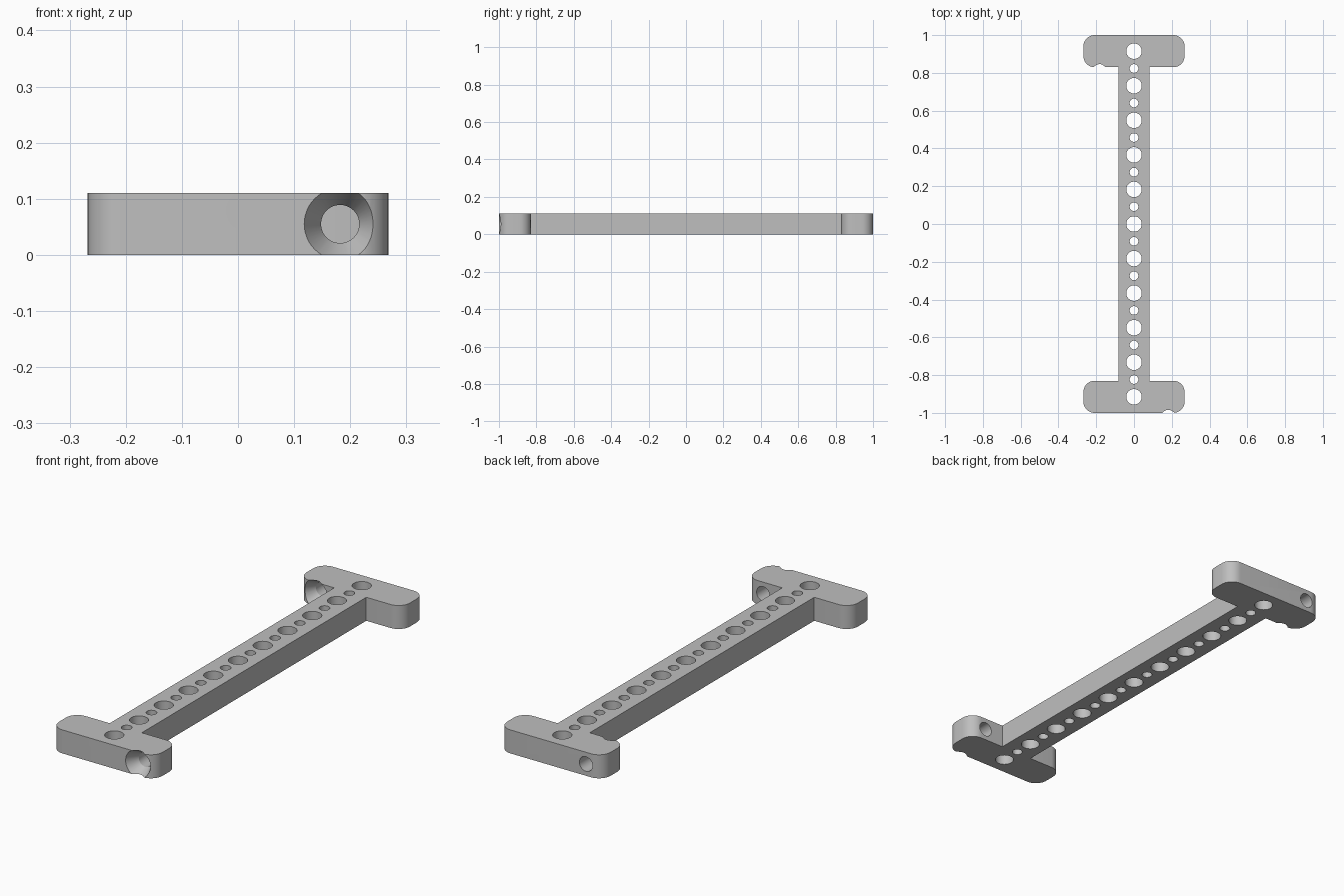
import bpy, bmesh, math
from mathutils import Matrix, Vector

HEIGHT = 0.11
EAR_X, BAR_X, EAR_Y = 0.268, 0.083, 0.83
PITCH = 0.183
SCREW_X = 0.182

cube = bpy.data.objects.get("Cube")
if cube:
    bpy.data.objects.remove(cube, do_unlink=True)

grey = bpy.data.materials.new("grey")
grey.use_nodes = True
colour = (0.52, 0.52, 0.52, 1)
grey.diffuse_color = colour
grey.node_tree.nodes["Principled BSDF"].inputs["Base Color"].default_value = colour


def make_object(name, bm):
    bmesh.ops.recalc_face_normals(bm, faces=bm.faces[:])
    mesh = bpy.data.meshes.new(name)
    bm.to_mesh(mesh)
    bm.free()
    mesh.materials.append(grey)
    obj = bpy.data.objects.new(name, mesh)
    bpy.context.collection.objects.link(obj)
    return obj


# I-shaped bracket: outline extruded, then the ear corners rounded
quarter = [(BAR_X, EAR_Y), (EAR_X, EAR_Y), (EAR_X, 1)]
right_side = [(x, -y) for x, y in reversed(quarter)] + quarter
outline = right_side + [(-x, y) for x, y in reversed(right_side)]
bm = bmesh.new()
face = bm.faces.new([bm.verts.new((x, y, 0)) for x, y in outline])
top = bmesh.ops.extrude_face_region(bm, geom=[face])["geom"]
bmesh.ops.translate(bm, vec=(0, 0, HEIGHT),
                    verts=[v for v in top if isinstance(v, bmesh.types.BMVert)])
corners = [e for e in bm.edges
           if abs(e.verts[0].co.z - e.verts[1].co.z) > 0.05
           and abs(e.verts[0].co.x) > 0.2]
bmesh.ops.bevel(bm, geom=corners, offset=0.06, offset_type='OFFSET',
                segments=10, profile=0.5, affect='EDGES')
bracket = make_object("bracket", bm)

# Row of alternating large and small vertical holes
bm = bmesh.new()
for i in range(-10, 11):
    radius = 0.041 if i % 2 == 0 else 0.023
    bmesh.ops.create_cone(bm, cap_ends=True, segments=40, radius1=radius,
                          radius2=radius, depth=HEIGHT * 2,
                          matrix=Matrix.Translation((0, i * PITCH / 2, HEIGHT / 2)))
hole_cutter = make_object("hole_cutter", bm)

# Countersunk screw holes through one side of each ear, both opening forward
bm = bmesh.new()
profile = [(0.064, -0.05), (0.064, 0), (0.034, 0.055), (0.034, 0.25)]
SIDES = 48
for x, y in ((SCREW_X, -1), (-SCREW_X, EAR_Y)):
    rings = []
    for radius, along in profile:
        angles = [2 * math.pi * k / SIDES for k in range(SIDES)]
        rings.append([bm.verts.new((x + radius * math.cos(a), y + along,
                                    HEIGHT / 2 + radius * math.sin(a))) for a in angles])
    for a, b in zip(rings, rings[1:]):
        for k in range(SIDES):
            n = (k + 1) % SIDES
            bm.faces.new((a[k], a[n], b[n], b[k]))
    bm.faces.new(rings[0])
    bm.faces.new(rings[-1])
screw_cutter = make_object("screw_cutter", bm)

# Cut the holes, then drop the cutters
bpy.ops.object.select_all(action='DESELECT')
bpy.context.view_layer.objects.active = bracket
bracket.select_set(True)
for cutter in (hole_cutter, screw_cutter):
    cutter.hide_render = True
    mod = bracket.modifiers.new(cutter.name, 'BOOLEAN')
    mod.operation = 'DIFFERENCE'
    mod.solver = 'EXACT'
    mod.object = cutter
    bpy.ops.object.modifier_apply(modifier=mod.name)
    bpy.data.objects.remove(cutter, do_unlink=True)

bpy.ops.object.shade_smooth_by_angle(angle=math.radians(25))
